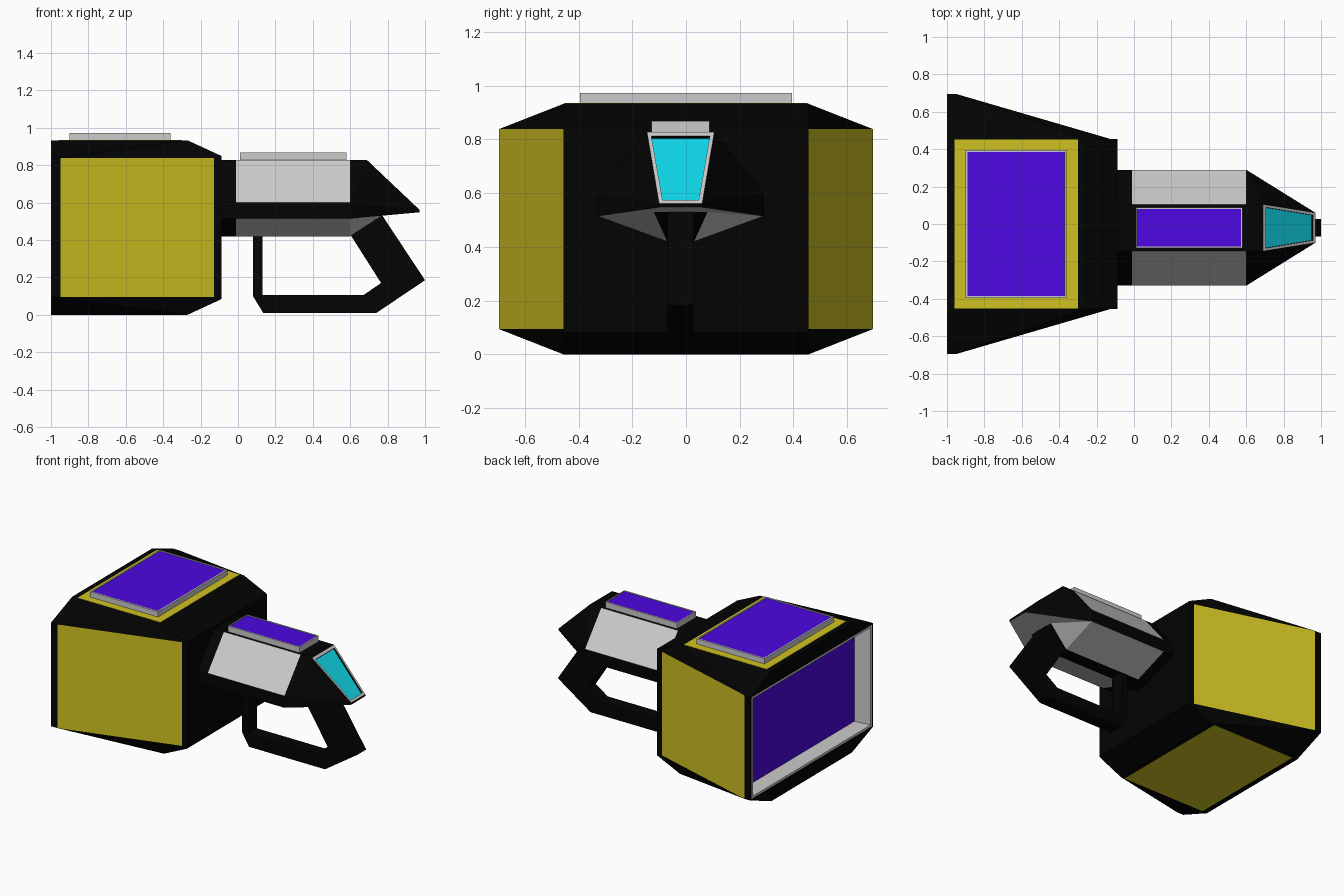
import bpy, bmesh
from mathutils import Vector

if "Cube" in bpy.data.objects:
    bpy.data.objects.remove(bpy.data.objects["Cube"])

COLOURS = [("black", (0.001, 0.001, 0.001, 1)), ("grey", (0.8, 0.8, 0.8, 1)),
           ("yellow", (0.63, 0.54, 0.016, 1)), ("purple", (0.075, 0.002, 0.75, 1)),
           ("cyan", (0.005, 0.69, 0.82, 1))]
BLACK, GREY, YELLOW, PURPLE, CYAN = range(5)
MATS = []
for label, rgba in COLOURS:
    mat = bpy.data.materials.new(label)
    mat.diffuse_color = rgba
    mat.use_nodes = True
    mat.node_tree.nodes["Principled BSDF"].inputs["Base Color"].default_value = mat.diffuse_color
    MATS.append(mat)


def finish(bm, name, loc=(0, 0, 0)):
    bmesh.ops.remove_doubles(bm, verts=bm.verts, dist=1e-4)
    bmesh.ops.recalc_face_normals(bm, faces=bm.faces)
    me = bpy.data.meshes.new(name)
    bm.to_mesh(me)
    bm.free()
    for mat in MATS:
        me.materials.append(mat)
    ob = bpy.data.objects.new(name, me)
    ob.location = loc
    bpy.context.collection.objects.link(ob)
    return ob


def mirrored(name, faces, loc, flips):
    """Build a closed shell from one sector, repeated with sign flips."""
    bm = bmesh.new()
    for sy, sz in flips:
        for mat, pts in faces:
            f = bm.faces.new([bm.verts.new((x, y * sy, z * sz)) for x, y, z in pts])
            f.material_index = mat
    return finish(bm, name, loc)


def panel(name, corners, height, rim_mat, top_mat, rim=0.0, depth=0.0, wall_mat=GREY):
    """Thin plate raised from a quad, with an optional framed, sunken screen."""
    bm = bmesh.new()
    base = [Vector(c) for c in corners]
    n = (base[1] - base[0]).cross(base[2] - base[0]).normalized() * height
    lo = [bm.verts.new(c) for c in base]
    hi = [bm.verts.new(c + n) for c in base]
    bm.faces.new(lo[::-1])
    top = bm.faces.new(hi)
    for i in range(4):
        j = (i + 1) % 4
        bm.faces.new((lo[i], lo[j], hi[j], hi[i]))
    bm.normal_update()
    for f in bm.faces:
        f.material_index = rim_mat
    if rim:
        bmesh.ops.inset_region(bm, faces=[top], thickness=rim)
        walls = bmesh.ops.inset_region(bm, faces=[top], thickness=.001, depth=-depth)
        for f in walls["faces"]:
            f.material_index = wall_mat
    top.material_index = top_mat
    return finish(bm, name)


def rect(x0, x1, y0, y1, z):
    return [(x0, y0, z), (x1, y0, z), (x1, y1, z), (x0, y1, z)]


# Large rear head: one quarter, mirrored in y and z about its centre
H, h, r = 0.4665, 0.3725, 0.365
a, b, c, d = (-1, 0, H), (-1, .455, H), (-1, .695, h), (-1, .695, 0)
e, f = (-.95, .695, h), (-.95, .695, 0)
g, g0 = (-.127, .455, h), (-.127, .455, 0)
i, i0 = (-.088, .455, h + .01), (-.088, .455, 0)
j, k, l, m = (-.27, .455, H), (-.27, 0, H), (-.088, 0, h + .01), (-.088, 0, 0)
n, o, p = (-1, 0, r), (-1, .685, r), (-1, .685, 0)
n1, o1, p1 = (-1, 0, r - .015), (-1, .67, r - .015), (-1, .67, 0)
n2, o2, p2, q2 = (-.88, 0, r - .015), (-.88, .655, r - .015), (-.88, .655, 0), (-.88, 0, 0)
mirrored("head", [
    (BLACK, [a, b, j, k]), (BLACK, [k, j, i, l]), (BLACK, [l, i, i0, m]),
    (BLACK, [g, g0, i0, i]), (YELLOW, [e, g, g0, f]), (BLACK, [c, e, f, d]),
    (BLACK, [b, c, e]), (BLACK, [b, e, j]), (BLACK, [e, g, j]), (BLACK, [j, g, i]),
    (BLACK, [a, b, c, o, n]), (BLACK, [c, d, p, o]),
    # framed, recessed rear screen
    (GREY, [n, o, o1, n1]), (GREY, [o, p, p1, o1]),
    (GREY, [n1, o1, o2, n2]), (GREY, [o1, p1, p2, o2]), (PURPLE, [n2, o2, p2, q2]),
], (0, 0, H), [(1, 1), (-1, 1), (1, -1), (-1, -1)])

# Yellow plates and raised screen on the head
panel("head_top_plate", rect(-.96, -.30, -.453, .453, 2 * H), .002, YELLOW, YELLOW)
panel("head_bottom_plate", rect(-.96, -.30, -.453, .453, 0)[::-1], .001, YELLOW, YELLOW)
panel("head_top_screen", rect(-.90, -.36, -.395, .395, 2 * H), .04, GREY, PURPLE, .014, .004)

# Barrel and wedge nose: one half, mirrored in y
CY, TOP = -.02, .827
SEC = [(0, TOP), (.125, TOP), (.31, .6), (.31, .515), (.05, .42), (0, .42)]
ring = lambda x: [(x, y, z) for y, z in SEC]
R0, R1, R2 = ring(-.09), ring(-.01), ring(.6)
shell = [(BLACK, R0)]
for s in range(5):
    shell.append((BLACK, [R0[s], R0[s + 1], R1[s + 1], R1[s]]))
    shell.append((GREY if s in (1, 3) else BLACK, [R1[s], R1[s + 1], R2[s + 1], R2[s]]))
tc, t, u, v, w, wc = R2
T, Tc = (.69, .125, TOP), (.69, 0, TOP)
N, Nc = (.97, .08, .562), (.97, 0, .562)
B, Bc = (.97, .08, .548), (.97, 0, .548)
K, Kc = (.77, .1, .53), (.77, 0, .53)
# nose screen corners: frame, sunken edge
F, Fc, G, Gc = (.705, .109, .813), (.705, 0, .813), (.957, .067, .574), (.957, 0, .574)
sink = lambda q: (q[0] - .008, q[1], q[2] - .009)
shell += [(BLACK, q) for q in (
    [tc, t, T, Tc], [t, T, u], [T, N, u], [u, N, B, v], [Nc, N, B, Bc],
    [w, K, Kc, wc], [Fc, F, sink(F), sink(Fc)], [F, G, sink(G), sink(F)],
    [G, Gc, sink(Gc), sink(G)])]
shell += [(GREY, q) for q in (
    [w, v, K], [v, B, K], [K, B, Bc, Kc],
    [Tc, T, F, Fc], [T, N, G, F], [N, Nc, Gc, G])]
shell.append((CYAN, [sink(q) for q in (Fc, F, G, Gc)]))
mirrored("barrel", shell, (0, CY, 0), [(1, 1), (-1, 1)])

# Raised screen on the barrel
panel("barrel_screen", rect(.01, .58, CY - .108, CY + .108, TOP), .042, GREY, PURPLE, .01, .004)

# Handle loop: side profile extruded across y
PROFILE = [(.08, .45), (.08, .1), (.135, .01), (.74, .01), (1, .185), (.77, .533),
           (.6, .43), (.765, .17), (.67, .105), (.13, .105), (.13, .45)]
bm = bmesh.new()
left, right = ([bm.verts.new((x, CY + s * .048, z)) for x, z in PROFILE] for s in (-1, 1))
bm.faces.new(left)
bm.faces.new(right[::-1])
for s in range(len(PROFILE)):
    q = (s + 1) % len(PROFILE)
    bm.faces.new((left[s], left[q], right[q], right[s]))
finish(bm, "handle")
